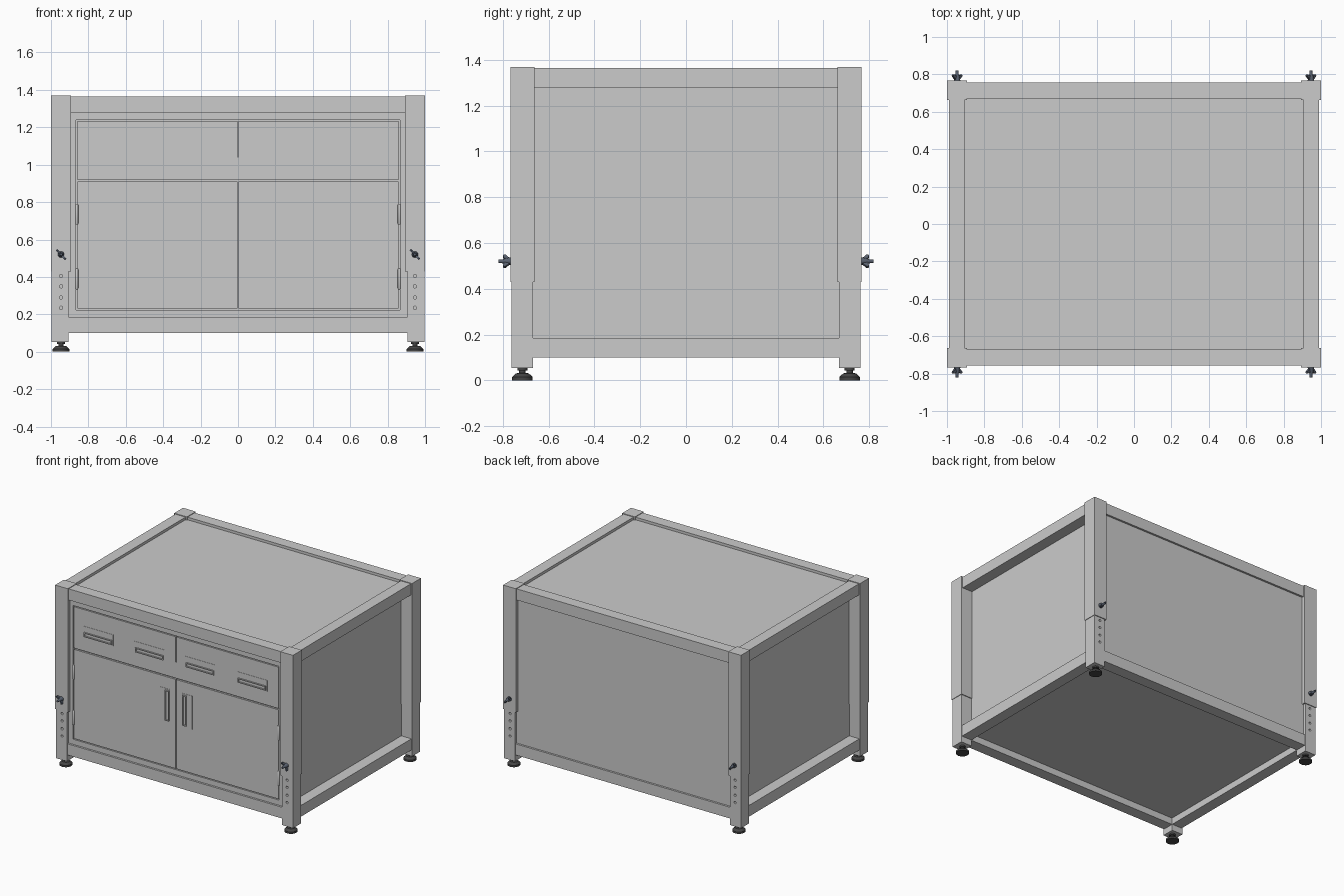
import bpy, bmesh, math
from mathutils import Vector, Matrix

if "Cube" in bpy.data.objects:
    bpy.data.objects.remove(bpy.data.objects["Cube"])


def finish(name, bm, color=None, smooth=False):
    bmesh.ops.recalc_face_normals(bm, faces=bm.faces)
    me = bpy.data.meshes.new(name)
    bm.to_mesh(me)
    bm.free()
    ob = bpy.data.objects.new(name, me)
    bpy.context.collection.objects.link(ob)
    if color:
        mat = bpy.data.materials.get(color[0]) or bpy.data.materials.new(color[0])
        mat.diffuse_color = (*color[1], 1)
        mat.use_nodes = True
        mat.node_tree.nodes["Principled BSDF"].inputs["Base Color"].default_value = mat.diffuse_color
        me.materials.append(mat)
    if smooth:
        bpy.ops.object.select_all(action='DESELECT')
        ob.select_set(True)
        bpy.context.view_layer.objects.active = ob
        bpy.ops.object.shade_smooth_by_angle(angle=math.radians(35))
    return ob


def add_box(bm, x, y, z):
    c = [(a + b) / 2 for a, b in (x, y, z)]
    s = [b - a for a, b in (x, y, z)]
    m = Matrix.Translation(c) @ Matrix.Diagonal((*s, 1))
    bmesh.ops.create_cube(bm, size=1, matrix=m)


def box(name, x, y, z, color=None):
    bm = bmesh.new()
    add_box(bm, x, y, z)
    return finish(name, bm, color)


def prism(bm, pts, offset):
    f = bm.faces.new([bm.verts.new(p) for p in pts])
    r = bmesh.ops.extrude_face_region(bm, geom=[f])
    vs = [v for v in r['geom'] if isinstance(v, bmesh.types.BMVert)]
    bmesh.ops.translate(bm, vec=offset, verts=vs)


def lathe(bm, profile, matrix, n=24):
    vs = [bm.verts.new((r, 0, z)) for r, z in profile]
    es = [bm.edges.new(p) for p in zip(vs, vs[1:])]
    old = set(bm.verts) - set(vs)
    bmesh.ops.spin(bm, geom=vs + es, cent=(0, 0, 0), axis=(0, 0, 1),
                   angle=math.tau, steps=n, use_merge=True)
    new = [v for v in bm.verts if v not in old]
    bmesh.ops.remove_doubles(bm, verts=new, dist=1e-5)
    bmesh.ops.transform(bm, matrix=matrix, verts=[v for v in bm.verts if v not in old])


def mirror(ob, x=True, y=True):
    m = ob.modifiers.new("mirror", 'MIRROR')
    m.use_axis = (x, y, False)
    m.use_mirror_merge = False


RUBBER = ("rubber", (0.06, 0.06, 0.06))
STEEL = ("dark_steel", (0.10, 0.12, 0.16))
PLATE = ("handle_grey", (0.55, 0.55, 0.55))
LEG_X, LEG_Y = 0.946, 0.715

# telescopic posts: outer sleeves and inner legs with adjustment holes
mirror(box("post_sleeve", (0.893, 1.0), (0.662, 0.768), (0.43, 1.37)))
leg = box("inner_leg", (0.905, 0.996), (0.668, 0.762), (0.053, 0.6))
bm = bmesh.new()
for z in (0.235, 0.29, 0.35, 0.405):
    lathe(bm, [(0, -0.02), (0.009, -0.02), (0.009, 0.02), (0, 0.02)],
          Matrix.Translation((LEG_X, 0.762, z)) @ Matrix.Rotation(math.pi / 2, 4, 'X'), 16)
cutter = finish("hole_cutter", bm)
cutter.hide_render = True
cutter.hide_viewport = True
cutter.display_type = 'WIRE'
b = leg.modifiers.new("holes", 'BOOLEAN')
b.operation = 'DIFFERENCE'
b.solver = 'EXACT'
b.object = cutter
mirror(leg)

# levelling feet
bm = bmesh.new()
lathe(bm, [(0, 0), (0.045, 0), (0.045, 0.014), (0.028, 0.030), (0.014, 0.032),
           (0.014, 0.042), (0.022, 0.042), (0.022, 0.056), (0, 0.056)],
      Matrix.Translation((LEG_X, LEG_Y, 0)))
mirror(finish("levelling_foot", bm, RUBBER, True))

# upper and lower frame rails
for label, z in (("top", (1.28, 1.365)), ("bottom", (0.10, 0.185))):
    mirror(box(label + "_long_rail", (-0.95, 0.95), (0.67, 0.757), z), x=False)
    mirror(box(label + "_side_rail", (0.905, 0.99), (-0.72, 0.72), z), y=False)

# cabinet body, forming the recessed top, back, sides and underside
box("cabinet_body", (-0.905, 0.905), (-0.728, 0.742), (0.15, 1.345))

# face frame around the doors and drawers
FRONT = (-0.742, -0.727)
mirror(box("face_stile", (0.866, 0.905), FRONT, (0.18, 1.29)), y=False)
box("face_top_rail", (-0.866, 0.866), FRONT, (1.24, 1.29))
box("face_bottom_rail", (-0.866, 0.866), FRONT, (0.18, 0.224))

# doors, and the drawer front with its half-height split
mirror(box("door", (0.004, 0.858), FRONT, (0.231, 0.909)), y=False)
bm = bmesh.new()
outline = [(-0.858, 0.919), (0.858, 0.919), (0.858, 1.233), (0.004, 1.233),
           (0.004, 1.04), (-0.004, 1.04), (-0.004, 1.233), (-0.858, 1.233)]
prism(bm, [(x, FRONT[1], z) for x, z in outline], (0, FRONT[0] - FRONT[1], 0))
finish("drawer_front", bm)


# handles: flat plate with a raised rim around the grip slot
def handle(name, plate_x, plate_z, rim_x, rim_z):
    box(name + "_plate", plate_x, (-0.744, -0.74), plate_z, PLATE)
    bm = bmesh.new()
    t, y = 0.007, (-0.752, -0.741)
    add_box(bm, rim_x, y, (rim_z[0], rim_z[0] + t))
    add_box(bm, rim_x, y, (rim_z[1] - t, rim_z[1]))
    inner = (rim_z[0] + t, rim_z[1] - t)
    add_box(bm, (rim_x[0], rim_x[0] + t), y, inner)
    add_box(bm, (rim_x[1] - t, rim_x[1]), y, inner)
    finish(name + "_rim", bm, PLATE)


for i, cx in enumerate((-0.656, -0.222, 0.204, 0.638)):
    handle(f"drawer_handle_{i + 1}", (cx - 0.128, cx + 0.128), (1.022, 1.108),
           (cx - 0.117, cx + 0.117), (1.03, 1.064))
handle("left_door_handle", (-0.136, -0.052), (0.567, 0.82), (-0.09, -0.057), (0.578, 0.81))
handle("right_door_handle", (0.052, 0.136), (0.567, 0.82), (0.057, 0.09), (0.578, 0.81))

# hinge barrels
bm = bmesh.new()
for z in (0.39, 0.735):
    lathe(bm, [(0, -0.056), (0.005, -0.056), (0.008, -0.05), (0.008, 0.05),
               (0.005, 0.056), (0, 0.056)], Matrix.Translation((0.862, -0.743, z)), 16)
mirror(finish("hinge_barrel", bm, None, True), y=False)

# wing bolts locking the leg height
for sx in (-1, 1):
    for sy in (-1, 1):
        base = Vector((sx * LEG_X, sy * 0.766, 0.52))
        out, u = Vector((0, sy, 0)), Vector((-0.68, 0, 0.73))
        side = out.cross(u)
        frame = Matrix((u, side, out)).transposed().to_4x4()
        frame.translation = base
        bm = bmesh.new()
        lathe(bm, [(0, -0.002), (0.018, -0.002), (0.014, 0.02), (0.009, 0.034),
                   (0.007, 0.054), (0, 0.054)], frame, 16)
        wing = [(0.006, 0.004), (0.016, 0.006), (0.034, 0.022), (0.036, 0.031),
                (0.029, 0.034), (0.008, 0.026)]
        for s in (-1, 1):
            prism(bm, [base + u * r * s + out * h - side * 0.006 for r, h in wing],
                  side * 0.012)
        finish(f"wing_bolt_{'left' if sx < 0 else 'right'}_{'front' if sy < 0 else 'back'}",
               bm, STEEL, True)
